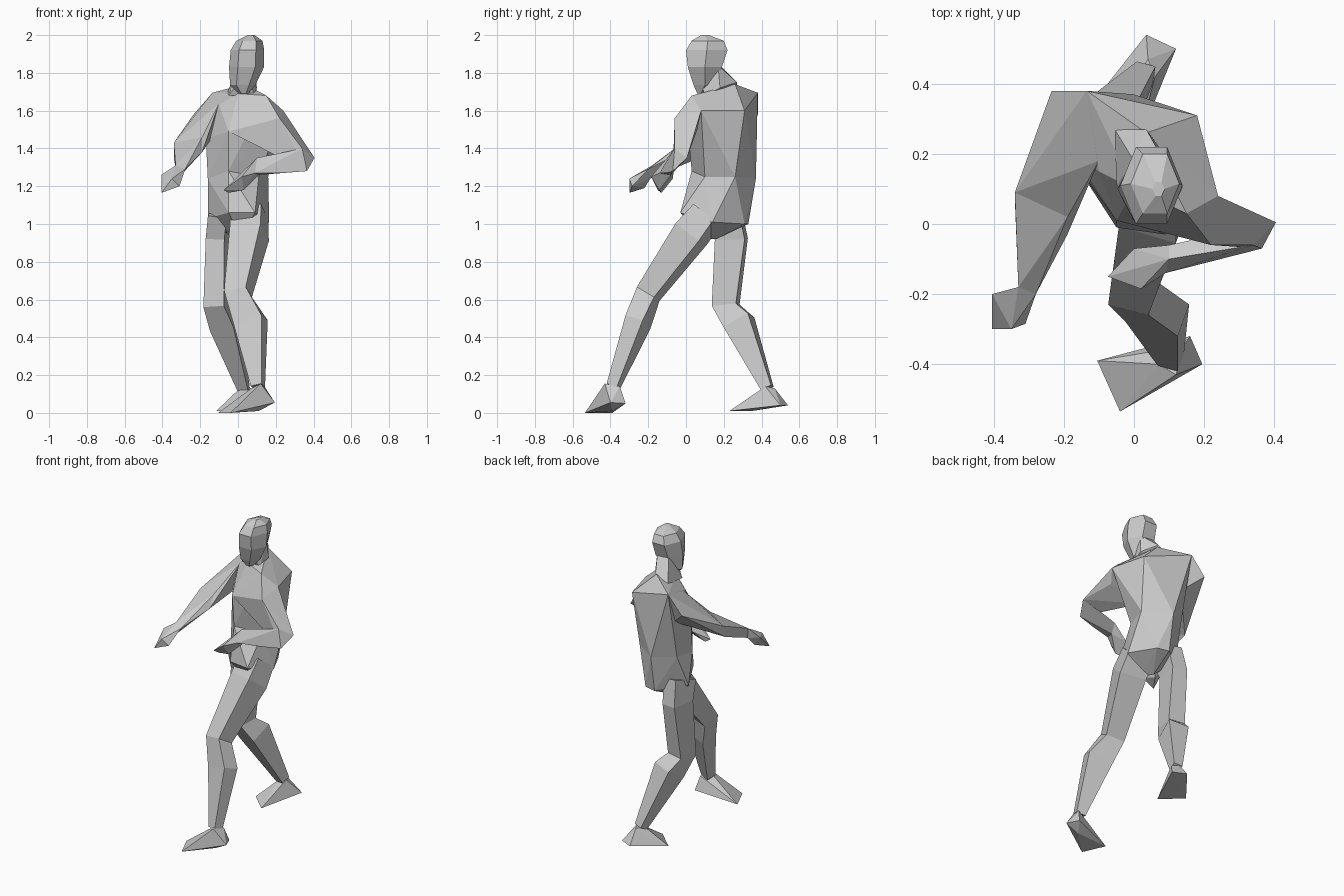
import bpy, bmesh
from math import cos, sin, pi, radians
from mathutils import Vector

cube = bpy.data.objects.get("Cube")
if cube:
    bpy.data.objects.remove(cube, do_unlink=True)

grey = bpy.data.materials.new("plain_grey")
grey.use_nodes = True
colour = (0.6, 0.6, 0.6, 1)
grey.diffuse_color = colour
grey.node_tree.nodes["Principled BSDF"].inputs["Base Color"].default_value = colour


def finish(name, bm):
    """Turn a bmesh into a flat shaded grey object."""
    bmesh.ops.recalc_face_normals(bm, faces=bm.faces)
    mesh = bpy.data.meshes.new(name)
    bm.to_mesh(mesh)
    bm.free()
    mesh.materials.append(grey)
    obj = bpy.data.objects.new(name, mesh)
    bpy.context.collection.objects.link(obj)
    return obj


def loft(name, stations, sides, turn=0, level=False):
    """Skin rings along a path; a station is x, y, z, half width, half depth."""
    bm = bmesh.new()
    centres = [Vector(s[:3]) for s in stations]
    across = Vector((cos(radians(turn)), sin(radians(turn)), 0))
    rings = []
    for i, (*_, width, depth) in enumerate(stations):
        before, after = centres[max(i - 1, 0)], centres[min(i + 1, len(centres) - 1)]
        along = Vector((0, 0, 1)) if level else (after - before).normalized()
        u = (across - along * across.dot(along)).normalized()
        v = along.cross(u)
        ring = []
        for k in range(sides):
            a = 2 * pi * (k + 0.5) / sides
            grow = 1 / cos(pi / sides)
            ring.append(bm.verts.new(centres[i] + (u * width * cos(a) + v * depth * sin(a)) * grow))
        rings.append(ring)
    for low, high in zip(rings, rings[1:]):
        for k in range(sides):
            n = (k + 1) % sides
            bm.faces.new((low[k], low[n], high[n], high[k]))
    bm.faces.new(rings[0])
    bm.faces.new(rings[-1])
    return finish(name, bm)


def hull(name, points):
    """Wrap a few corner points in a convex solid."""
    bm = bmesh.new()
    for p in points:
        bm.verts.new(p)
    result = bmesh.ops.convex_hull(bm, input=bm.verts)
    inner = [v for v in result["geom_interior"] if isinstance(v, bmesh.types.BMVert)]
    bmesh.ops.delete(bm, geom=inner, context="VERTS")
    return finish(name, bm)


# Trunk, twisted towards its right; chest and pelvis share the waist corners
waist = [
    (0, .37, 1.24), (.16, .26, 1.25), (.11, .1, 1.25),
    (-.05, .03, 1.28), (-.16, .16, 1.24), (-.13, .28, 1.24),
]
hull("chest", waist + [
    (-.135, .38, 1.695), (.18, .31, 1.6), (.24, .08, 1.6), (.15, .03, 1.68),
    (-.05, .01, 1.49), (-.17, .19, 1.45), (-.1, .15, 1.63), (.035, .26, 1.74),
    (.0, .1, 1.69),
])
hull("pelvis", waist + [
    (.165, .14, 1.01), (0, .33, 1), (.08, .31, 1), (-.16, .2, 1.03),
    (-.05, -.01, 1.06), (.09, -.03, 1.06), (.02, .08, .92), (-.02, .16, .92),
])

# Neck and head
hull("neck", [
    (-.055, .27, 1.7), (.035, .27, 1.75), (-.05, .11, 1.68), (.09, .1, 1.68),
    (.1, .18, 1.72), (.0, .18, 1.84), (.09, .17, 1.84), (.04, .06, 1.8),
])
loft("head", [
    (.03, .08, 1.69, .02, .02),
    (.025, .1, 1.735, .06, .058),
    (.045, .1, 1.83, .09, .08),
    (.05, .11, 1.92, .11, .077),
    (.06, .115, 1.97, .085, .06),
    (.07, .1, 2, .02, .015),
], 6, turn=90, level=True)

# Right arm, stretched forward; both halves share the elbow, both ends the wrist
right_elbow = [(-.34, .09, 1.43), (-.34, .07, 1.35), (-.19, -.03, 1.38), (-.19, .02, 1.46)]
right_wrist = [(-.33, -.18, 1.31), (-.28, -.2, 1.29), (-.32, -.19, 1.24)]
hull("right_upper_arm", right_elbow + [
    (-.135, .38, 1.695), (-.235, .38, 1.58), (-.12, .3, 1.48), (-.1, .18, 1.64),
    (-.25, .28, 1.54),
])
hull("right_forearm", right_elbow + right_wrist)
hull("right_hand", right_wrist + [
    (-.405, -.2, 1.26), (-.405, -.3, 1.165), (-.31, -.285, 1.2),
    (-.35, -.3, 1.24), (-.35, -.22, 1.19),
])

# Left arm, bent across the body
left_elbow = [(.405, .005, 1.35), (.34, -.06, 1.4), (.365, -.07, 1.28)]
left_wrist = [(.1, -.06, 1.33), (.1, -.1, 1.35), (.09, -.14, 1.27), (.11, -.08, 1.26)]
hull("left_upper_arm", left_elbow + [
    (.15, .03, 1.68), (.24, .08, 1.6), (.22, -.06, 1.56),
    (-.05, .01, 1.49), (.23, .06, 1.5),
])
hull("left_forearm", left_elbow + left_wrist + [(.19, -.04, 1.34), (.24, -.1, 1.27)])
hull("left_hand", left_wrist + [
    (.02, -.185, 1.25), (-.075, -.15, 1.18), (-.05, -.13, 1.165),
    (0, -.07, 1.24), (.03, -.14, 1.18),
])

# Left leg, stepping forward
loft("left_leg", [
    (.06, .11, 1.05, .085, .07),
    (.06, .03, .95, .085, .08),
    (0, -.2, .63, .06, .055),
    (.067, -.255, .48, .08, .05),
    (.105, -.385, .14, .03, .03),
], 4, turn=-20)
hull("left_foot", [
    (-.105, -.39, 0), (-.04, -.535, 0), (.195, -.4, .055), (.16, -.32, .05),
    (.07, -.4, .13), (.12, -.43, .155), (.14, -.35, .14), (.11, -.39, .01),
])

# Right leg, trailing behind
loft("right_leg", [
    (-.095, .2, 1.06, .05, .09),
    (-.108, .24, .92, .05, .08),
    (-.118, .21, .57, .055, .065),
    (-.075, .28, .48, .065, .075),
    (.03, .43, .13, .028, .03),
], 4, turn=-10)
hull("right_foot", [
    (-.115, .35, .01), (.01, .23, .01), (.12, .5, .04), (.035, .54, .04),
    (.01, .42, .13), (.06, .42, .14), (.04, .47, .13),
])
